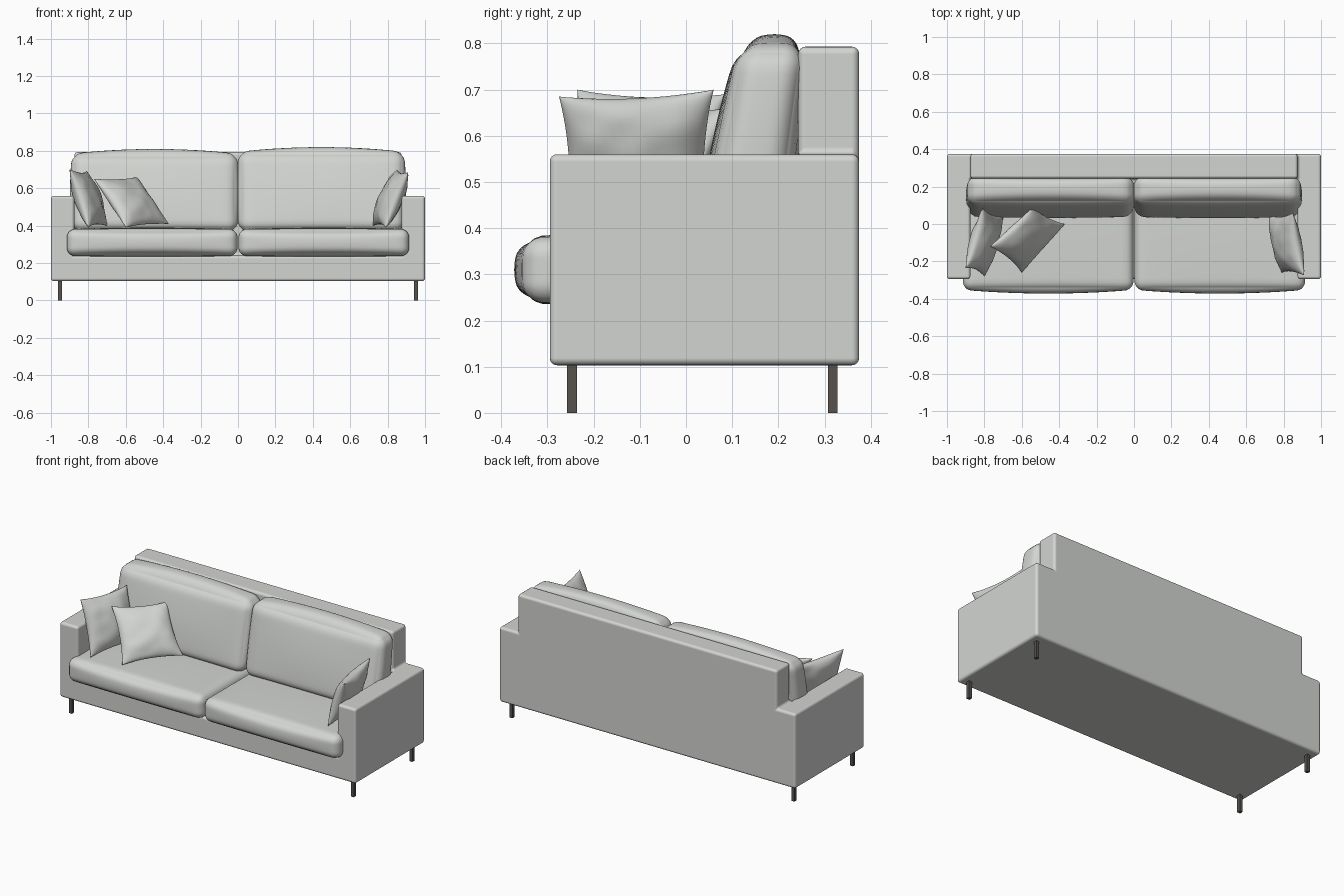
import bpy, bmesh, math
from mathutils import Vector, noise

if "Cube" in bpy.data.objects:
    bpy.data.objects.remove(bpy.data.objects["Cube"])


def material(name, col):
    m = bpy.data.materials.new(name)
    m.diffuse_color = (*col, 1)
    m.use_nodes = True
    m.node_tree.nodes["Principled BSDF"].inputs["Base Color"].default_value = m.diffuse_color
    return m


FABRIC = material("light grey fabric", (0.65, 0.665, 0.64))
LEG = material("dark brown grey", (0.095, 0.085, 0.075))


def finish(bm, name, mat, bevel=0.0, smooth=True):
    bmesh.ops.recalc_face_normals(bm, faces=bm.faces)
    me = bpy.data.meshes.new(name)
    bm.to_mesh(me)
    bm.free()
    me.materials.append(mat)
    ob = bpy.data.objects.new(name, me)
    bpy.context.collection.objects.link(ob)
    for p in me.polygons:
        p.use_smooth = smooth
    if bevel:
        b = ob.modifiers.new("bevel", "BEVEL")
        b.width, b.segments, b.limit_method = bevel, 4, "ANGLE"
        b.harden_normals = True
    return ob


def frame():
    """Arms, base and back as one solid made of occupied cells."""
    br = [(-1, -0.875, 0.875, 1), (-0.295, 0.243, 0.375), (0.103, 0.24, 0.56, 0.793)]

    def filled(c):
        i, j, k = c
        if not (0 <= i < 3 and 0 <= j < 2 and 0 <= k < 3):
            return False
        return k == 0 or (k == 1 and (i != 1 or j == 1)) or (k == 2 and i == 1 and j == 1)

    bm = bmesh.new()
    for c in [(i, j, k) for i in range(3) for j in range(2) for k in range(3)]:
        if not filled(c):
            continue
        for a in range(3):
            for s in (0, 1):
                n = list(c)
                n[a] += 2 * s - 1
                if filled(n):
                    continue
                vs = []
                for d1, d2 in ((0, 0), (1, 0), (1, 1), (0, 1)):
                    q = list(c)
                    q[a] += s
                    q[(a + 1) % 3] += d1
                    q[(a + 2) % 3] += d2
                    vs.append(bm.verts.new([br[t][q[t]] for t in range(3)]))
                bm.faces.new(vs)
    bmesh.ops.remove_doubles(bm, verts=bm.verts, dist=1e-4)
    bmesh.ops.recalc_face_normals(bm, faces=bm.faces)
    bmesh.ops.dissolve_limit(bm, angle_limit=0.01, verts=bm.verts, edges=bm.edges)
    finish(bm, "sofa_frame", FABRIC, 0.016)


def cushion(name, lo, hi, r, puff, lean=0.0, taper=0.0):
    """Rounded, puffed box; lean shears it back, taper thins its top."""
    lo, hi = Vector(lo), Vector(hi)
    mid, half = (lo + hi) / 2, (hi - lo) / 2
    bm = bmesh.new()
    bmesh.ops.create_cube(bm, size=2)
    bmesh.ops.subdivide_edges(bm, edges=bm.edges, cuts=23, use_grid_fill=True)
    for v in bm.verts:
        u = Vector([math.sin(c * math.pi / 2) for c in v.co])
        p = Vector([u[a] * half[a] for a in range(3)])
        q = Vector([max(r - half[a], min(half[a] - r, p[a])) for a in range(3)])
        p = q + (p - q).normalized() * r
        for a in range(3):
            b, c = (a + 1) % 3, (a + 2) % 3
            p[a] += puff[a] * u[a] * (1 - u[b] ** 2) * (1 - u[c] ** 2)
        p.y *= 1 - taper * u.z
        p.y += lean * p.z
        v.co = mid + p
    finish(bm, name, FABRIC)


def pillow(name, corners, thick, seed):
    """Pinched throw pillow stretched between four corners."""
    c = [Vector(k) for k in corners]
    nrm = (c[2] - c[0]).cross(c[3] - c[1]).normalized()
    N = 24
    bm = bmesh.new()
    for side in (-1, 1):
        g = []
        for i in range(N + 1):
            row = []
            for j in range(N + 1):
                u = math.sin((i / N - 0.5) * math.pi)
                v = math.sin((j / N - 0.5) * math.pi)
                s = (u * (1 - 0.09 * (1 - v * v)) + 1) / 2
                t = (v * (1 - 0.09 * (1 - u * u)) + 1) / 2
                p = c[0].lerp(c[1], s).lerp(c[3].lerp(c[2], s), t)
                h = max(0, (1 - u * u) * (1 - v * v))
                wr = noise.noise(p * 14 + Vector((seed, 0, side * 5))) * 0.008
                p += nrm * side * (thick / 2 * h ** 0.5 + wr * min(1, 3 * h))
                row.append(bm.verts.new(p))
            g.append(row)
        for i in range(N):
            for j in range(N):
                bm.faces.new((g[i][j], g[i + 1][j], g[i + 1][j + 1], g[i][j + 1]))
    bmesh.ops.remove_doubles(bm, verts=bm.verts, dist=1e-5)
    finish(bm, name, FABRIC)


frame()

# seat and back cushions, one pair per side
for side, s, top in (("left", -1, 0.785), ("right", 1, 0.795)):
    def span(a, b):
        return sorted((s * a, s * b))
    x0, x1 = span(0.003, 0.915)
    cushion(side + "_seat_cushion", (x0, -0.352, 0.238), (x1, 0.24, 0.382), 0.045,
            (0, 0.02, 0.008))
    x0, x1 = span(0.003, 0.888)
    cushion(side + "_back_cushion", (x0, 0.07, 0.37), (x1, 0.237, top), 0.055,
            (0.01, 0.014, 0.025), 0.16, 0.1)

# throw pillows: bottom back, bottom front, top front, top back
pillow("left_side_pillow", [(-0.70, 0.04, 0.40), (-0.80, -0.28, 0.39),
                            (-0.90, -0.235, 0.70), (-0.81, 0.085, 0.69)], 0.12, 1)
pillow("left_front_pillow", [(-0.37, 0.0, 0.41), (-0.60, -0.26, 0.39),
                             (-0.77, -0.12, 0.65), (-0.54, 0.09, 0.66)], 0.11, 2)
pillow("right_side_pillow", [(0.72, 0.045, 0.40), (0.79, -0.26, 0.39),
                             (0.91, -0.275, 0.685), (0.85, 0.06, 0.70)], 0.12, 3)

# square legs
for x in (-0.952, 0.952):
    for y in (-0.247, 0.318):
        bm = bmesh.new()
        bmesh.ops.create_cube(bm, size=1)
        for v in bm.verts:
            v.co = (x + v.co.x * 0.02, y + v.co.y * 0.021, 0.0525 + v.co.z * 0.105)
        finish(bm, ("front" if y < 0 else "back") + ("_left" if x < 0 else "_right") + "_leg",
               LEG, smooth=False)
